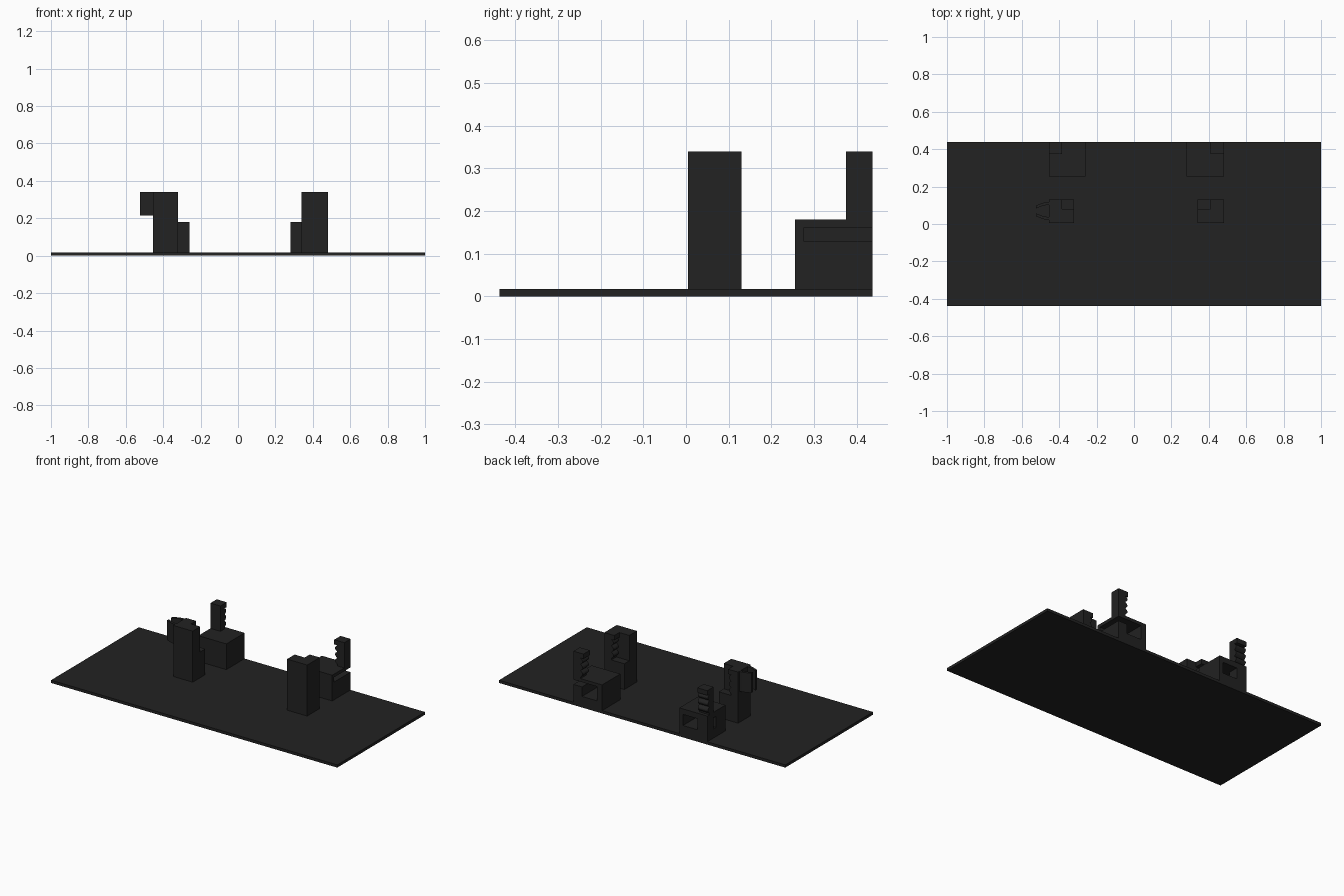
import bpy, bmesh, math

if "Cube" in bpy.data.objects:
    bpy.data.objects.remove(bpy.data.objects["Cube"])

mat = bpy.data.materials.new("charcoal")
mat.diffuse_color = (0.016, 0.016, 0.016, 1)
mat.use_nodes = True
mat.node_tree.nodes["Principled BSDF"].inputs["Base Color"].default_value = mat.diffuse_color


def prism(bm, pts, lo, hi, axis):
    """Extrude a 2D outline: axis 'y' uses (x, z), 'x' uses (y, z), 'z' uses (x, y)."""
    place = {'y': lambda a, b, t: (a, t, b),
             'x': lambda a, b, t: (t, a, b),
             'z': lambda a, b, t: (a, b, t)}[axis]
    r0 = [bm.verts.new(place(a, b, lo)) for a, b in pts]
    r1 = [bm.verts.new(place(a, b, hi)) for a, b in pts]
    bm.faces.new(r0)
    bm.faces.new(r1[::-1])
    for i in range(len(pts)):
        j = (i + 1) % len(pts)
        bm.faces.new((r0[j], r0[i], r1[i], r1[j]))


def box(bm, x0, x1, y0, y1, z0, z1):
    prism(bm, [(x0, y0), (x1, y0), (x1, y1), (x0, y1)], z0, z1, 'z')


def finish(name, bm):
    bmesh.ops.recalc_face_normals(bm, faces=bm.faces)
    me = bpy.data.meshes.new(name)
    bm.to_mesh(me)
    bm.free()
    me.materials.append(mat)
    ob = bpy.data.objects.new(name, me)
    bpy.context.collection.objects.link(ob)
    return ob


def boxes(name, *dims):
    bm = bmesh.new()
    for d in dims:
        box(bm, *d)
    return finish(name, bm)


def scalloped_post(name, flat, wavy, lo, hi, axis):
    """Upright post with a flat edge and an opposite edge of stacked bumps below a cap."""
    s = 1 if flat > wavy else -1
    pts = [(flat, LOW), (flat, TOP), (wavy, TOP), (wavy, TOP - 0.03)]
    n = 24
    for i in range(n + 1):
        t = i / n
        depth = 0.021 - 0.016 * abs(math.sin(3 * math.pi * t))
        pts.append((wavy + s * depth, TOP - 0.03 - t * (TOP - 0.03 - LOW - 0.01)))
    pts.append((wavy + s * 0.021, LOW))
    bm = bmesh.new()
    prism(bm, pts, lo, hi, axis)
    return finish(name, bm)


G, LOW, TOP = 0.0175, 0.18, 0.34
BACK = 0.4375

# Ground plate
boxes("ground_plate", (-1, 1, -BACK, BACK, 0, G))

# Front towers: full base, tall front slab, scalloped rear post beside an open corner
for side, x0, x1, flat, wavy in (("right", 0.34, 0.48, 0.48, 0.41),
                                 ("left", -0.455, -0.32, -0.455, -0.385)):
    boxes(side + "_tower", (x0, x1, 0.005, 0.13, G, LOW),
          (x0, x1, 0.005, 0.08, LOW, TOP))
    scalloped_post(side + "_tower_post", flat, wavy, 0.08, 0.13, 'y')

# Pair of curved fins on the outer side of the left tower
for name, s in (("front_fin", -1), ("rear_fin", 1)):
    outer, inner = [], []
    for i in range(9):
        t = i / 8
        x = -0.525 + 0.07 * t
        y = 0.028 + 0.02 * math.sin(t * math.pi / 2)
        outer.append((x, 0.07 + s * y))
        inner.append((x, 0.07 + s * (y - 0.016)))
    bm = bmesh.new()
    prism(bm, outer + inner[::-1], 0.215, TOP, 'z')
    finish(name, bm)

# Right rear block: hollow open to the back, with a slot through its right wall
boxes("right_rear_block",
      (0.28, 0.48, 0.255, BACK, G, 0.07),
      (0.28, 0.48, 0.255, BACK, 0.16, LOW),
      (0.28, 0.48, 0.255, 0.275, 0.07, 0.16),
      (0.28, 0.315, 0.275, BACK, 0.07, 0.16),
      (0.42, 0.48, 0.275, BACK, 0.07, 0.13))
scalloped_post("right_rear_post", 0.48, 0.41, 0.375, BACK, 'y')

# Left rear block: hollow open to the back, post foot standing on its floor
boxes("left_rear_block",
      (-0.455, -0.26, 0.255, BACK, G, 0.075),
      (-0.455, -0.26, 0.255, BACK, 0.145, LOW),
      (-0.455, -0.26, 0.255, 0.29, 0.075, 0.145),
      (-0.285, -0.26, 0.29, BACK, 0.075, 0.145),
      (-0.455, -0.425, 0.29, 0.35, 0.075, 0.145),
      (-0.455, -0.385, 0.375, BACK, 0.075, 0.145))
scalloped_post("left_rear_post", 0.375, BACK, -0.455, -0.385, 'x')
